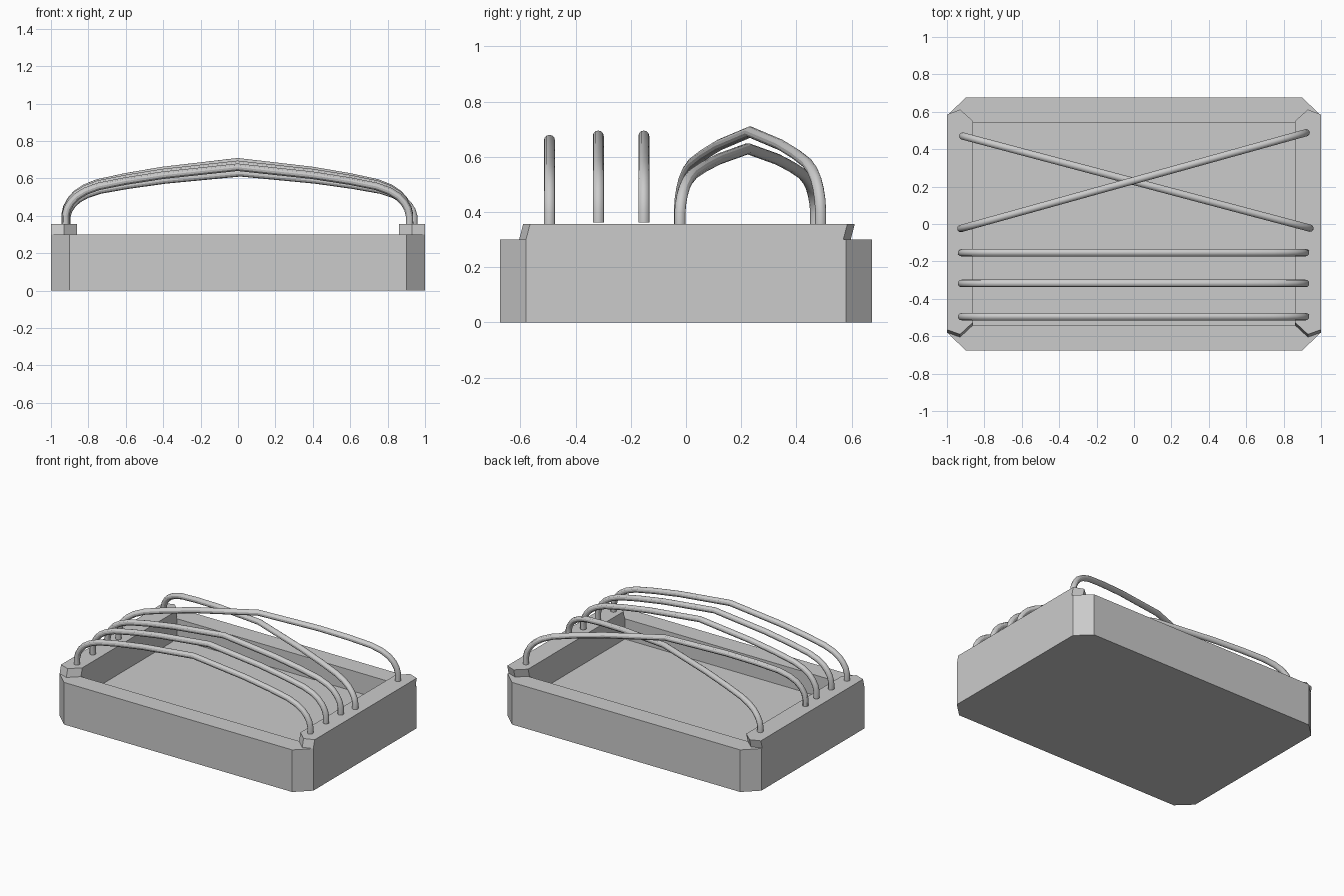
import bpy, bmesh

if "Cube" in bpy.data.objects:
    bpy.data.objects.remove(bpy.data.objects["Cube"])


def prism(name, outline, z0, z1, shift_y=0.0):
    """Extrude a flat outline upwards, optionally leaning it along y."""
    bm = bmesh.new()
    low = [bm.verts.new((x, y, z0)) for x, y in outline]
    top = [bm.verts.new((x, y + shift_y, z1)) for x, y in outline]
    n = len(outline)
    bm.faces.new(low[::-1])
    bm.faces.new(top)
    for i in range(n):
        j = (i + 1) % n
        bm.faces.new((low[i], low[j], top[j], top[i]))
    bmesh.ops.recalc_face_normals(bm, faces=bm.faces)
    mesh = bpy.data.meshes.new(name)
    bm.to_mesh(mesh)
    bm.free()
    obj = bpy.data.objects.new(name, mesh)
    bpy.context.collection.objects.link(obj)
    return obj


def activate(obj):
    bpy.ops.object.select_all(action='DESELECT')
    obj.select_set(True)
    bpy.context.view_layer.objects.active = obj


# Tray with clipped corners and a rectangular hollow
tray = prism("tray", [(0.9, -0.675), (1, -0.58), (1, 0.58), (0.9, 0.675),
                      (-0.9, 0.675), (-1, 0.58), (-1, -0.58), (-0.9, -0.675)], 0, 0.3)
hollow = prism("hollow_cutter", [(0.86, -0.54), (0.86, 0.54),
                                 (-0.86, 0.54), (-0.86, -0.54)], 0.155, 0.6)
cut = tray.modifiers.new("hollow", 'BOOLEAN')
cut.object = hollow
cut.operation = 'DIFFERENCE'
cut.solver = 'EXACT'
activate(tray)
bpy.ops.object.modifier_apply(modifier=cut.name)
bpy.data.objects.remove(hollow)

# Raised side rails with pointed, leaning ends
rail = prism("side_rails", [(0.86, -0.54), (0.93, -0.605), (1, -0.58),
                            (1, 0.57), (0.93, 0.597), (0.86, 0.535)], 0.3, 0.357, 0.015)
mirror = rail.modifiers.new("mirror", 'MIRROR')
mirror.use_axis[0] = True
activate(rail)
bpy.ops.object.modifier_apply(modifier=mirror.name)

# Half profile of a bent rod: distance from centre, height above the rail
BASE = 0.355
HALF = [(1.0, 0.0), (1.0, 0.05), (0.99, 0.09), (0.968, 0.128), (0.935, 0.163),
        (0.885, 0.194), (0.81, 0.222), (0.65, 0.254), (0.435, 0.288), (0.0, 0.335)]
PROFILE = [(-t, h) for t, h in HALF] + [(t, h) for t, h in HALF[-2::-1]]


def rod(name, start, end, scale, base=BASE):
    """Round rod arching from start to end, both given as (x, y)."""
    curve = bpy.data.curves.new(name, 'CURVE')
    curve.dimensions = '3D'
    curve.bevel_depth = 0.02
    curve.bevel_resolution = 4
    curve.use_fill_caps = True
    spline = curve.splines.new('POLY')
    spline.points.add(len(PROFILE) - 1)
    for p, (t, h) in zip(spline.points, PROFILE):
        f = (t + 1) / 2
        p.co = (start[0] + (end[0] - start[0]) * f,
                start[1] + (end[1] - start[1]) * f, base + h * scale, 1)
    obj = bpy.data.objects.new(name, curve)
    bpy.context.collection.objects.link(obj)
    activate(obj)
    bpy.ops.object.convert(target='MESH')
    bpy.ops.object.shade_smooth_by_angle()


# Three parallel rods
for i, (y, s) in enumerate([(-0.495, 0.91), (-0.318, 0.935), (-0.153, 0.935)]):
    rod(f"straight_rod_{i + 1}", (-0.922, y), (0.917, y), s, BASE if i == 0 else 0.362)

# Two crossing rods, one passing over the other
rod("upper_cross_rod", (-0.925, -0.024), (0.92, 0.488), 1.0)
rod("lower_cross_rod", (-0.915, 0.47), (0.94, -0.022), 0.82)
